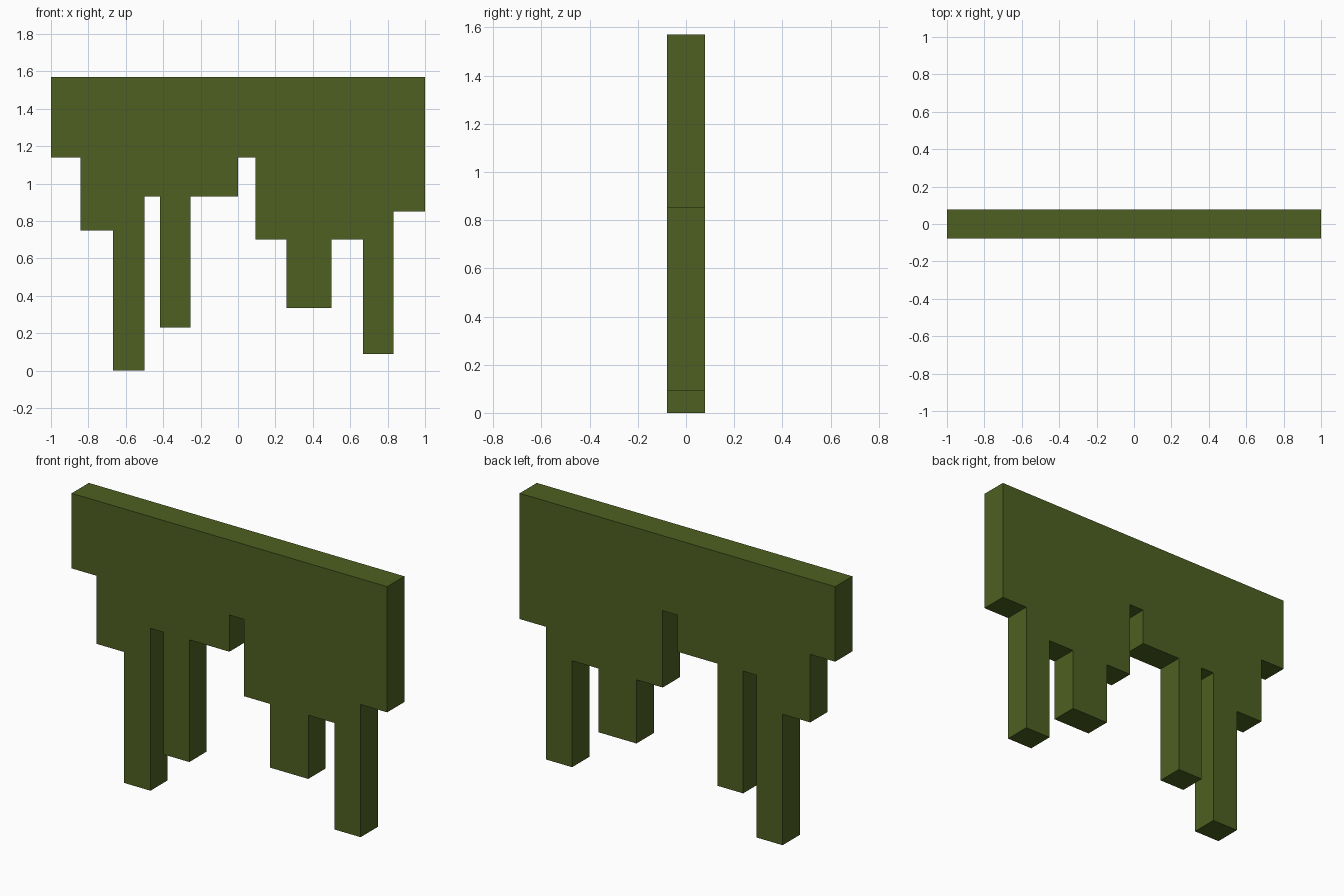
import bpy, bmesh

if "Cube" in bpy.data.objects:
    bpy.data.objects.remove(bpy.data.objects["Cube"])

HALF_DEPTH = 0.078
TOP = 1.57

# Stepped lower edge: (right end x of the step, height of its underside)
STEPS = [
    (-0.842, 1.14), (-0.667, 0.75), (-0.5, 0.0), (-0.417, 0.93),
    (-0.254, 0.23), (0.0, 0.93), (0.093, 1.14), (0.259, 0.70),
    (0.5, 0.335), (0.667, 0.70), (0.832, 0.09), (1.0, 0.85),
]

# Green slime / moss colour
green = bpy.data.materials.new("moss green")
green.diffuse_color = (0.076, 0.117, 0.0152, 1.0)
green.use_nodes = True
green.node_tree.nodes["Principled BSDF"].inputs["Base Color"].default_value = green.diffuse_color

# Outline: along the stepped underside, then back across the straight top
outline, x = [], -1.0
for right, z in STEPS:
    outline += [(x, z), (right, z)]
    x = right
outline += [(1.0, TOP), (-1.0, TOP)]

# Extrude the outline into a slab
bm = bmesh.new()
face = bm.faces.new([bm.verts.new((px, -HALF_DEPTH, pz)) for px, pz in outline])
extruded = bmesh.ops.extrude_face_region(bm, geom=[face], use_keep_orig=True)
bmesh.ops.translate(bm, vec=(0, 2 * HALF_DEPTH, 0),
                    verts=[g for g in extruded["geom"] if isinstance(g, bmesh.types.BMVert)])
bmesh.ops.recalc_face_normals(bm, faces=bm.faces)

mesh = bpy.data.meshes.new("hanging_drips")
bm.to_mesh(mesh)
bm.free()
mesh.materials.append(green)
drips = bpy.data.objects.new("hanging_drips", mesh)
bpy.context.collection.objects.link(drips)
